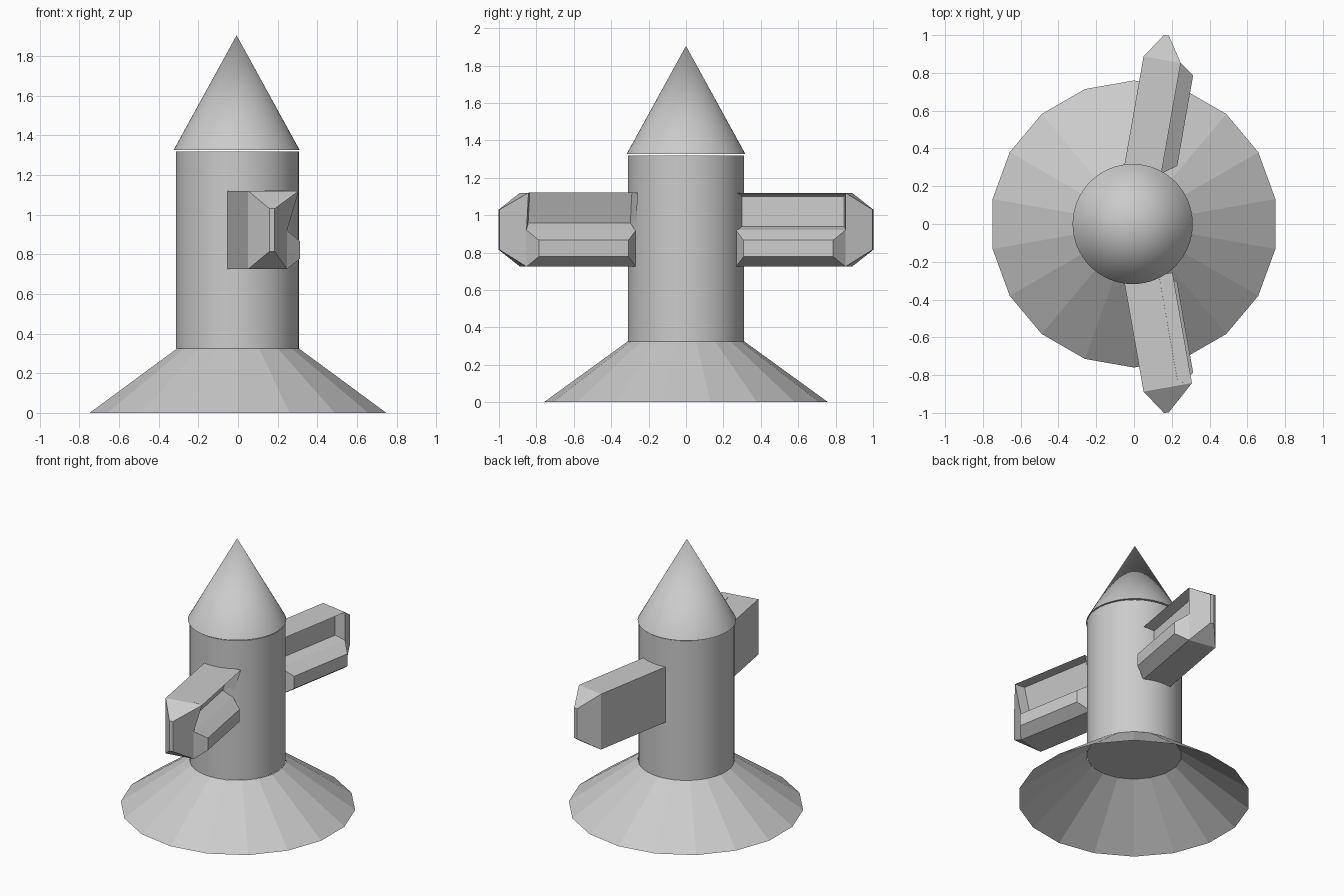
import bpy, bmesh, math
from mathutils import Vector

if "Cube" in bpy.data.objects:
    bpy.data.objects.remove(bpy.data.objects["Cube"])


def cone(name, sides, r1, r2, z1, z2, x=0.0, caps=True, smooth=True):
    bpy.ops.mesh.primitive_cone_add(vertices=sides, radius1=r1, radius2=r2, depth=z2 - z1,
                                    end_fill_type='NGON' if caps else 'NOTHING',
                                    location=(x, 0, (z1 + z2) / 2))
    ob = bpy.context.object
    ob.name = name
    if smooth:
        bpy.ops.object.shade_smooth_by_angle(angle=math.radians(30))
    return ob


# Body, pointed top and open 18-sided skirt
cone("body", 64, 0.31, 0.31, 0.325, 1.32, x=-0.003)
cone("nose_cone", 64, 0.318, 0.0, 1.326, 1.905, x=-0.007)
skirt = cone("skirt", 18, 0.76, 0.312, 0.0, 0.325, caps=False, smooth=False)
# put a skirt corner on the +x axis
skirt.rotation_euler.z = math.radians(10) if abs(skirt.data.vertices[0].co.x % 0.76) > 0.01 and \
    min(abs(v.co.y) for v in skirt.data.vertices) > 0.01 else 0


def arm(name, side, lean):
    """Arm with a tapered tip, a recessed upper panel and a raised lower panel on its +x side."""
    a = math.radians(10)
    along = Vector((math.sin(a), side * math.cos(a), 0))
    across = Vector((math.cos(a), -side * math.sin(a), 0))
    start = Vector((0.046, side * 0.285, 0))
    bm = bmesh.new()

    def vert(u, v, z):
        return bm.verts.new(start + along * u + across * v + Vector((0, 0, z)))

    # Cross-section loops: inner end, shoulder
    section = [(-0.1, 0.725), (0.1, 0.725), (0.1, 0.92), (0.1 + lean, 1.12), (-0.1, 1.12)]
    inner = [vert(0, *p) for p in section]
    outer = [vert(0.594, *p) for p in section]
    tip = [vert(0.725, *p) for p in [(-0.013, 0.815), (0.013, 0.815), (0.013, 1.03), (-0.013, 1.03)]]
    sides = [bm.faces.new((inner[i], inner[(i + 1) % 5], outer[(i + 1) % 5], outer[i]))
             for i in range(5)]
    bm.faces.new(inner)
    bm.faces.new(tip)
    # Tapered tip faces
    bm.faces.new((outer[0], outer[1], tip[1], tip[0]))
    bm.faces.new((outer[1], outer[2], outer[3], tip[2], tip[1]))
    bm.faces.new((outer[3], outer[4], tip[3], tip[2]))
    bm.faces.new((outer[4], outer[0], tip[0], tip[3]))
    bmesh.ops.recalc_face_normals(bm, faces=bm.faces[:])
    bm.normal_update()
    # Raised lower panel and recessed upper panel
    bmesh.ops.inset_individual(bm, faces=[sides[1]], thickness=0.076, depth=0.076)
    bmesh.ops.inset_individual(bm, faces=[sides[2]], thickness=0.028, depth=-0.07)
    me = bpy.data.meshes.new(name)
    bm.to_mesh(me)
    bm.free()
    bpy.context.collection.objects.link(bpy.data.objects.new(name, me))


arm("front_arm", -1, 0.06)
arm("back_arm", 1, 0.0)
